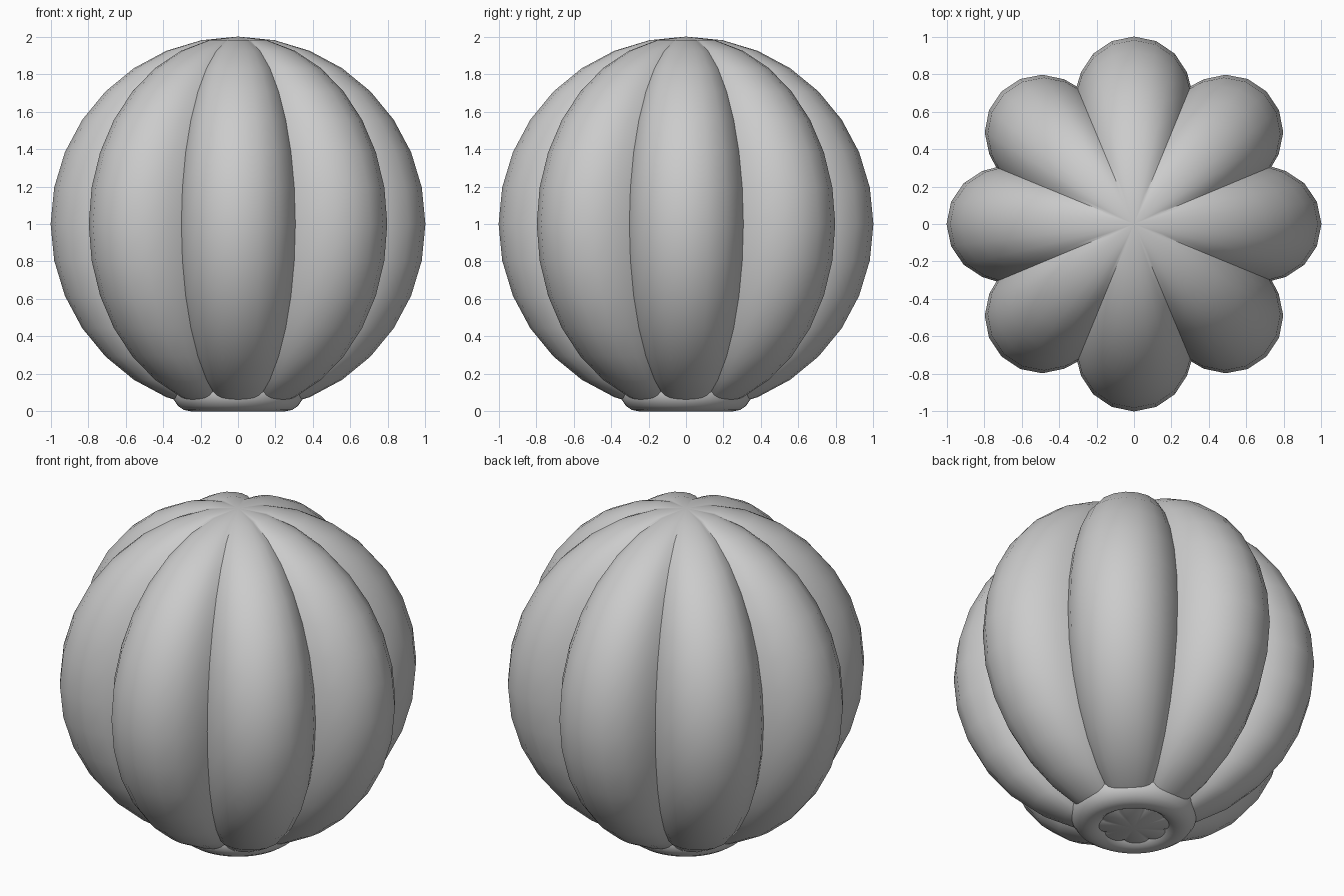
import bpy, bmesh
from math import sin, cos, pi, radians

if "Cube" in bpy.data.objects:
    bpy.data.objects.remove(bpy.data.objects["Cube"])

LOBES, RINGS = 8, 16

# Cross-section of one lobe: arc bulging out of the body, ending at the groove
arc = [-82.4, -68, -45.5, -22.75, 0, 22.75, 45.5, 68]
outline = []
for k in range(LOBES):
    t = k * 2 * pi / LOBES
    for a in arc:
        u = 0.695 + 0.305 * cos(radians(a))
        v = 0.305 * sin(radians(a))
        outline.append((u * cos(t) - v * sin(t), u * sin(t) + v * cos(t)))

# Lobed body: the outline scaled along a round vertical profile
bm = bmesh.new()
bottom = bm.verts.new((0, 0, 0))
top = bm.verts.new((0, 0, 2))
rings = []
for i in range(1, RINGS):
    p = pi * i / RINGS
    rings.append([bm.verts.new((x * sin(p), y * sin(p), 1 - cos(p))) for x, y in outline])
n = len(outline)
for j in range(n):
    k = (j + 1) % n
    bm.faces.new((bottom, rings[0][k], rings[0][j]))
    bm.faces.new((top, rings[-1][j], rings[-1][k]))
    for lo, hi in zip(rings, rings[1:]):
        bm.faces.new((lo[j], lo[k], hi[k], hi[j]))
bmesh.ops.recalc_face_normals(bm, faces=bm.faces)
mesh = bpy.data.meshes.new("lobed_body")
bm.to_mesh(mesh)
bm.free()
body = bpy.data.objects.new("lobed_body", mesh)
bpy.context.collection.objects.link(body)
bpy.ops.object.select_all(action='DESELECT')
body.select_set(True)
bpy.context.view_layer.objects.active = body
bpy.ops.object.shade_smooth_by_angle(angle=radians(35))

# Base ring
bpy.ops.mesh.primitive_torus_add(location=(0, 0, 0.1), major_radius=0.25, minor_radius=0.1,
                                 major_segments=48, minor_segments=16)
ring = bpy.context.object
ring.name = "base_ring"
bpy.ops.object.shade_smooth()
